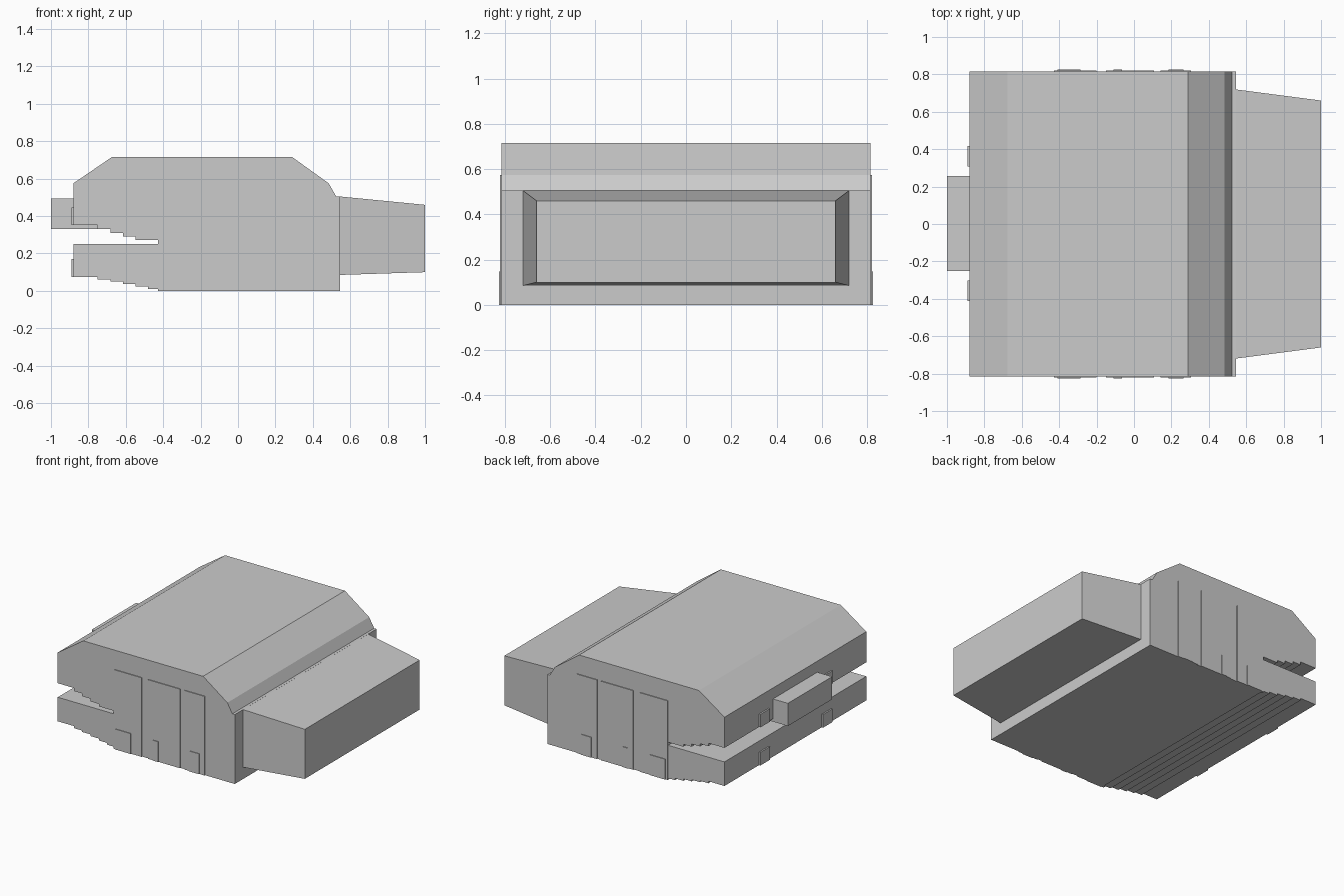
import bpy, bmesh

if "Cube" in bpy.data.objects:
    bpy.data.objects.remove(bpy.data.objects["Cube"])


def make_object(name, verts, faces):
    mesh = bpy.data.meshes.new(name)
    bm = bmesh.new()
    vs = [bm.verts.new(v) for v in verts]
    for f in faces:
        bm.faces.new([vs[i] for i in f])
    bmesh.ops.recalc_face_normals(bm, faces=bm.faces)
    bm.to_mesh(mesh)
    bm.free()
    obj = bpy.data.objects.new(name, mesh)
    bpy.context.collection.objects.link(obj)
    return obj


def extrude_profile(name, pts, y0, y1):
    n = len(pts)
    verts = [(x, y0, z) for x, z in pts] + [(x, y1, z) for x, z in pts]
    faces = [list(range(n)), list(range(n, 2 * n))]
    faces += [(i, (i + 1) % n, n + (i + 1) % n, n + i) for i in range(n)]
    return make_object(name, verts, faces)


def box(name, x0, x1, y0, y1, z0, z1):
    return extrude_profile(name, [(x0, z0), (x1, z0), (x1, z1), (x0, z1)], y0, y1)


def stairs(z_levels, x_start=-0.75, tread=0.067):
    # each level drops by a riser, then runs one tread
    pts = []
    for i, z in enumerate(z_levels):
        pts += [(x_start + i * tread, z), (x_start + (i + 1) * tread, z)]
    return pts


# Main hull: chamfered roof, stepped jaws and a slot between them
upper_steps = [(-0.88, 0.352), (-0.75, 0.352)] + stairs([0.33, 0.31, 0.29])
lower_steps = [(-0.88, 0.075), (-0.75, 0.075)] + stairs([0.06, 0.05, 0.038, 0.024, 0.011])
hull = ([(-0.88, 0.575)] + upper_steps
        + [(-0.549, 0.272), (-0.427, 0.272), (-0.427, 0.25), (-0.88, 0.25)]
        + lower_steps
        + [(-0.415, 0), (0.545, 0), (0.545, 0.505), (0.525, 0.505),
           (0.485, 0.575), (0.29, 0.715), (-0.675, 0.715)])
extrude_profile("hull", hull, -0.815, 0.815)

# Tapered rear housing
rings = [(0.54, 0.72, 0.085, 0.505), (1.0, 0.66, 0.10, 0.46)]
verts = []
for x, y, z0, z1 in rings:
    verts += [(x, -y, z0), (x, y, z0), (x, y, z1), (x, -y, z1)]
make_object("rear_housing", verts,
            [(0, 1, 2, 3), (4, 5, 6, 7)]
            + [(i, (i + 1) % 4, 4 + (i + 1) % 4, 4 + i) for i in range(4)])

# Block on the nose of the upper jaw
box("nose_block", -1.0, -0.75, -0.252, 0.257, 0.33, 0.495)

# Thin lamps at the end of both jaws
for level, z0 in (("upper", 0.352), ("lower", 0.075)):
    for side, y0 in (("left", 0.307), ("right", -0.412)):
        box(f"{level}_{side}_lamp", -0.891, -0.86, y0, y0 + 0.11, z0, z0 + 0.095)

# Raised side panels, each with a smaller plate near the ground
panels = [(-0.427, -0.2, -0.41, -0.285),
          (-0.15, 0.108, -0.11, -0.065),
          (0.143, 0.305, 0.185, 0.265)]
for side, s in (("left", 1), ("right", -1)):
    for i, (x0, x1, p0, p1) in enumerate(panels):
        box(f"{side}_panel_{i + 1}", x0, x1, s * 0.80, s * 0.821, 0.0, 0.575)
        box(f"{side}_plate_{i + 1}", p0, p1, s * 0.80, s * 0.826, 0.0, 0.148)
